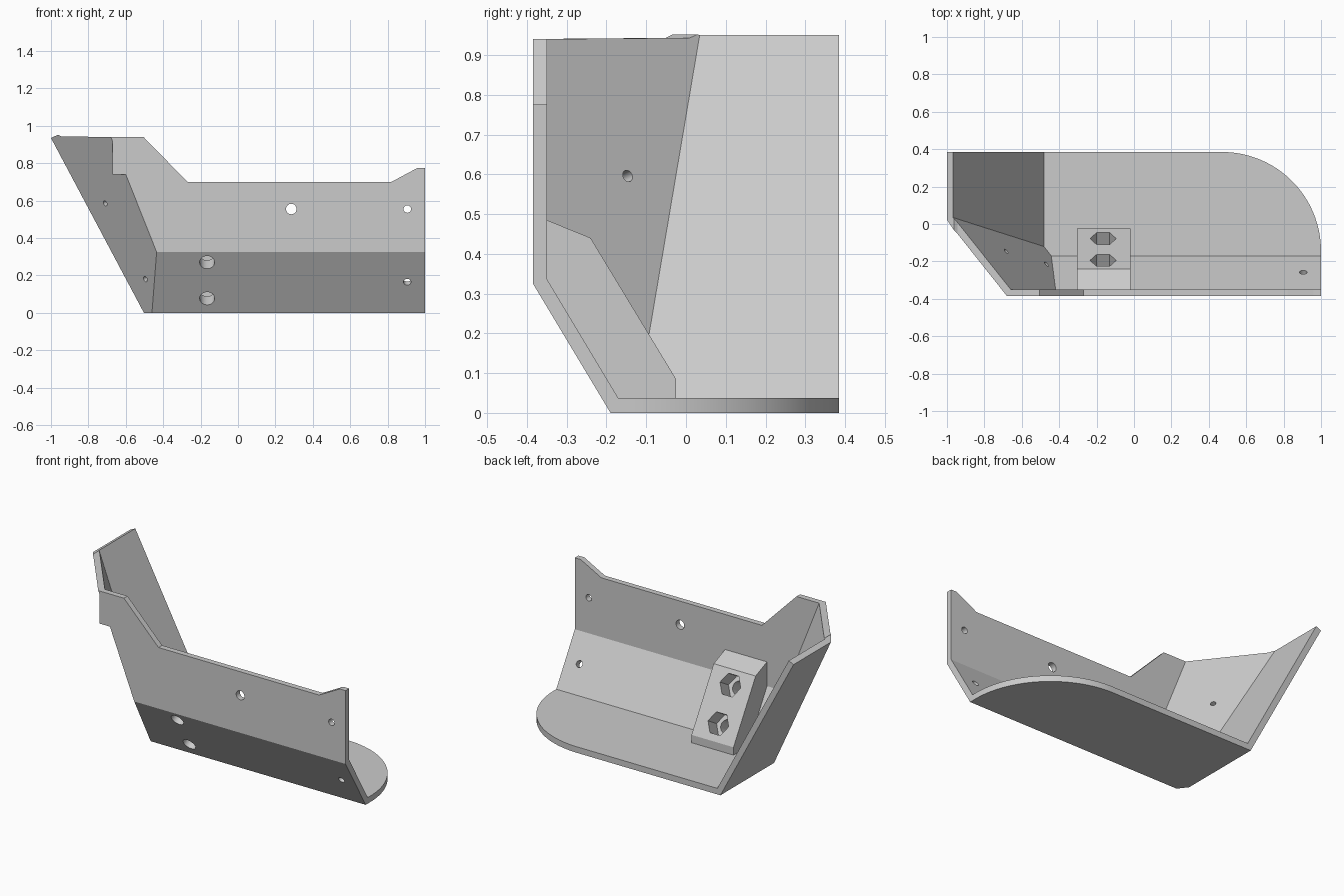
import bpy, bmesh, math
from mathutils import Vector, Matrix

if "Cube" in bpy.data.objects:
    bpy.data.objects.remove(bpy.data.objects["Cube"], do_unlink=True)

grey = bpy.data.materials.new("plain_grey")
grey.use_nodes = True
grey.diffuse_color = (0.6, 0.6, 0.6, 1)
grey.node_tree.nodes["Principled BSDF"].inputs["Base Color"].default_value = (0.6, 0.6, 0.6, 1)

THICK = 0.036
# Leaning planes as (point, inward normal)
SLANT = (Vector((0, -0.19, 0)), Vector((0, 0.325, 0.195)).normalized())
SIDE = (Vector((-0.503, 0, 0)), Vector((0.935, 0, 0.497)).normalized())
CORNER = (Vector((-0.46, -0.19, 0)), Vector((0.249, 0.197, 0.099)).normalized())


def finish(bm, name):
    bmesh.ops.recalc_face_normals(bm, faces=bm.faces)
    mesh = bpy.data.meshes.new(name)
    bm.to_mesh(mesh)
    bm.free()
    mesh.materials.append(grey)
    obj = bpy.data.objects.new(name, mesh)
    bpy.context.collection.objects.link(obj)
    return obj


def prism(name, axis, points, lo, hi):
    """Extrude a 2D outline along one axis."""
    bm = bmesh.new()
    verts = []
    for a, b in points:
        co = [a, b]
        co.insert("xyz".index(axis), lo)
        verts.append(bm.verts.new(co))
    face = bm.faces.new(verts)
    new = bmesh.ops.extrude_face_region(bm, geom=[face])["geom"]
    step = Vector([hi - lo if axis == c else 0 for c in "xyz"])
    bmesh.ops.translate(bm, vec=step, verts=[v for v in new if isinstance(v, bmesh.types.BMVert)])
    return finish(bm, name)


def leaning_box(name, lo, hi, offset):
    """Box trimmed by the three leaning planes, each moved inward."""
    bm = bmesh.new()
    bmesh.ops.create_cube(bm, size=1)
    for v in bm.verts:
        v.co = [hi[i] if v.co[i] > 0 else lo[i] for i in range(3)]
    for point, normal in (SLANT, SIDE, CORNER):
        geom = bm.verts[:] + bm.edges[:] + bm.faces[:]
        bmesh.ops.bisect_plane(bm, geom=geom, plane_co=point + normal * offset,
                               plane_no=normal, clear_inner=True)
        bmesh.ops.holes_fill(bm, edges=bm.edges[:], sides=0)
    return finish(bm, name)


def drill(name, start, direction, radius, lo, hi, sides=32):
    """Round or hexagonal cutter along a direction."""
    z = Vector(direction).normalized()
    y = (Vector((1, 0, 0)) - z * z.x).normalized()
    x = y.cross(z)
    matrix = Matrix((x, y, z)).transposed().to_4x4()
    matrix.translation = Vector(start) + z * (lo + hi) / 2
    bm = bmesh.new()
    bmesh.ops.create_cone(bm, cap_ends=True, segments=sides, radius1=radius,
                          radius2=radius, depth=hi - lo, matrix=matrix)
    return finish(bm, name)


def combine(target, tool, operation, keep=False):
    mod = target.modifiers.new("cut", "BOOLEAN")
    mod.object, mod.operation, mod.solver = tool, operation, "EXACT"
    bpy.context.view_layer.objects.active = target
    bpy.ops.object.modifier_apply(modifier=mod.name)
    if not keep:
        bpy.data.objects.remove(tool, do_unlink=True)


# Folded tray: outer shape minus the inner shape
tray = leaning_box("folded_tray", (-1.3, -0.385, 0), (1, 0.385, 1), 0)
combine(tray, leaning_box("hollow", (-1.3, -0.35, 0.037), (1.3, 0.7, 1.3), THICK), "DIFFERENCE")

# Small tab beyond the front wall's upper end
tab = [(-0.67, 0.74), (-0.58, 0.74), (-0.58, 1), (-0.67, 1)]
combine(tray, prism("tab", "y", tab, -0.385, -0.35), "UNION")

# Upper outline of the walls
outline = [(-1.2, -0.1), (1.1, -0.1), (1.1, 0.775), (0.96, 0.775), (0.82, 0.7), (-0.27, 0.7),
           (-0.505, 0.94), (-0.66, 0.94), (-0.945, 0.943), (-0.963, 0.952), (-1, 0.935), (-1.2, 0.83)]
combine(tray, prism("outline", "y", outline, -0.6, 0.6), "INTERSECT")

# Rounded back corner of the floor
R = 0.53
arc = [(1 - R + R * math.cos(t), 0.385 - R + R * math.sin(t))
       for t in (math.radians(90 * i / 32) for i in range(33))]
corner = [(1.2, 0.385 - R)] + arc + [(1 - R, 0.6), (1.2, 0.6)]
combine(tray, prism("round_corner", "z", corner, -0.1, 0.3), "DIFFERENCE")

# Mounting block inside the fold
profile = [(-0.36, 0.489), (-0.24, 0.44), (-0.025, 0.085), (-0.025, 0.03), (-0.178, 0.03), (-0.36, 0.335)]
block = prism("mounting_block", "x", profile, -0.305, -0.02)

# Bolt holes with hexagonal nut pockets
for z in (0.27, 0.077):
    start = (-0.165, -0.19 - 0.6 * z, z)
    hole = drill("bolt_hole", start, SLANT[1], 0.04, -0.1, 0.4)
    combine(tray, hole, "DIFFERENCE", keep=True)
    combine(block, hole, "DIFFERENCE")
    combine(block, drill("nut_pocket", start, SLANT[1], 0.07, 0.088, 0.4, 6), "DIFFERENCE")

# Screw holes through the walls
for start, direction, radius in (
        ((0.285, -0.385, 0.555), (0, 1, 0), 0.028),
        ((0.905, -0.385, 0.555), (0, 1, 0), 0.02),
        ((0.905, -0.289, 0.165), SLANT[1], 0.02),
        ((-0.71, -0.168, 0.585), CORNER[1], 0.015),
        ((-0.495, -0.236, 0.18), CORNER[1], 0.015)):
    combine(tray, drill("screw_hole", start, direction, radius, -0.05, 0.08), "DIFFERENCE")

# Smooth only the curved surfaces
for obj in (tray, block):
    bpy.ops.object.select_all(action="DESELECT")
    obj.select_set(True)
    bpy.context.view_layer.objects.active = obj
    bpy.ops.object.shade_smooth_by_angle(angle=math.radians(20))
